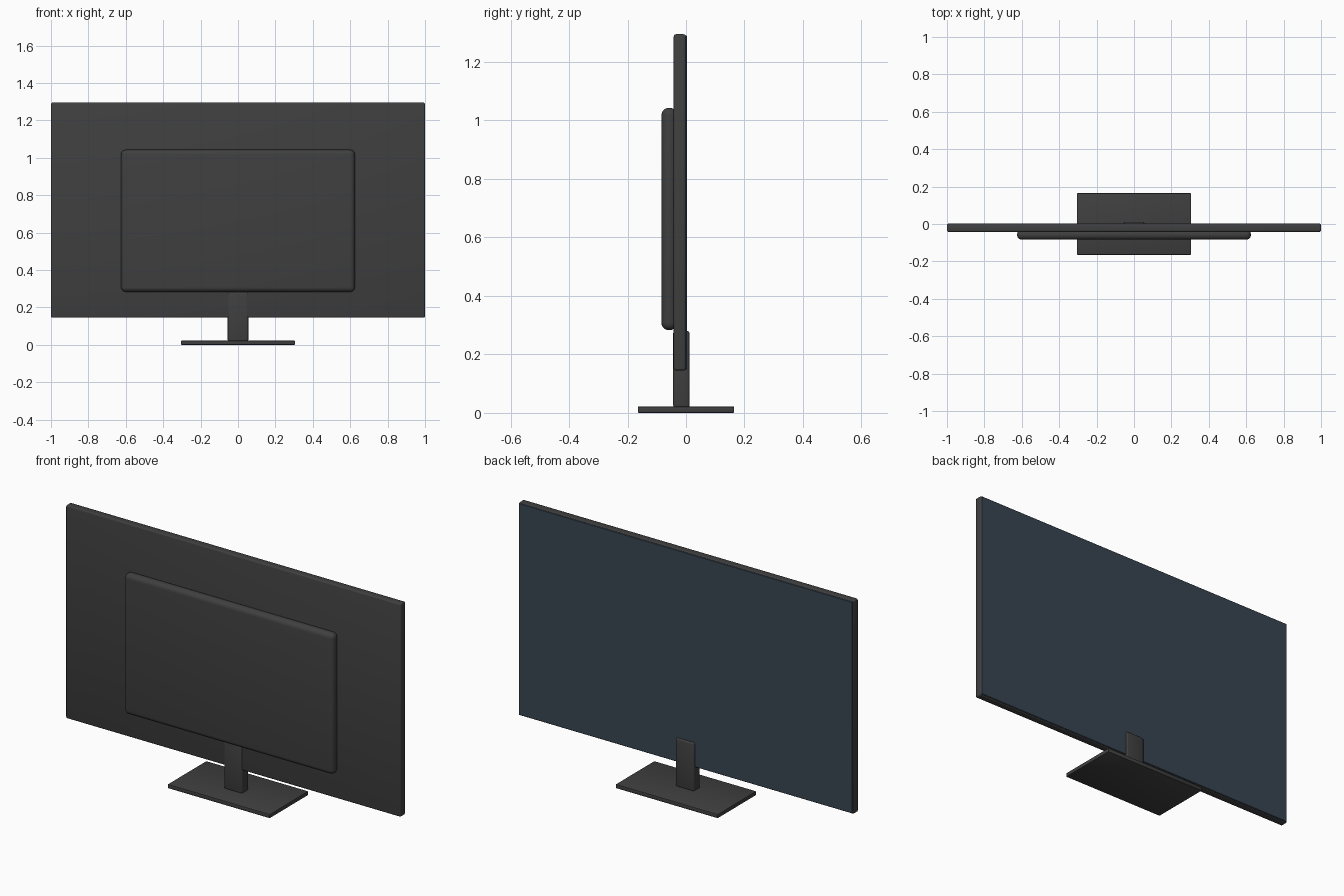
import bpy, bmesh

if "Cube" in bpy.data.objects:
    bpy.data.objects.remove(bpy.data.objects["Cube"])


def material(name, rgb):
    m = bpy.data.materials.new(name)
    m.diffuse_color = (*rgb, 1)
    m.use_nodes = True
    m.node_tree.nodes["Principled BSDF"].inputs["Base Color"].default_value = m.diffuse_color
    return m


CASING = material("charcoal_plastic", (0.05, 0.05, 0.05))
GLASS = material("blue_black_glass", (0.04, 0.06, 0.085))


def box(name, lo, hi, mat, bevel=0.0, segments=3):
    """Rounded box between two corners."""
    bm = bmesh.new()
    bmesh.ops.create_cube(bm, size=1)
    for v in bm.verts:
        v.co = [hi[i] if v.co[i] > 0 else lo[i] for i in range(3)]
    if bevel:
        bmesh.ops.bevel(bm, geom=bm.edges[:], offset=bevel, segments=segments,
                        profile=0.5, affect='EDGES')
    mesh = bpy.data.meshes.new(name)
    bm.to_mesh(mesh)
    bm.free()
    mesh.materials.append(mat)
    obj = bpy.data.objects.new(name, mesh)
    bpy.context.collection.objects.link(obj)
    bpy.ops.object.select_all(action='DESELECT')
    obj.select_set(True)
    bpy.context.view_layer.objects.active = obj
    bpy.ops.object.shade_smooth_by_angle(angle=0.6)
    return obj


# Display: thin casing, screen on the +y side, raised housing on the -y side
box("display_casing", (-1, -0.042, 0.145), (1, 0, 1.295), CASING, 0.008)
box("screen", (-0.996, -0.004, 0.149), (0.996, 0.003, 1.291), GLASS, 0.002, 1)
box("rear_housing", (-0.625, -0.084, 0.283), (0.625, -0.03, 1.043), CASING, 0.025, 5)

# Stand: neck passing around the casing, and flat foot
box("stand_neck", (-0.055, -0.044, 0.018), (0.055, 0.012, 0.28), CASING, 0.008)
box("stand_foot", (-0.305, -0.165, 0), (0.305, 0.165, 0.022), CASING, 0.004, 2)
